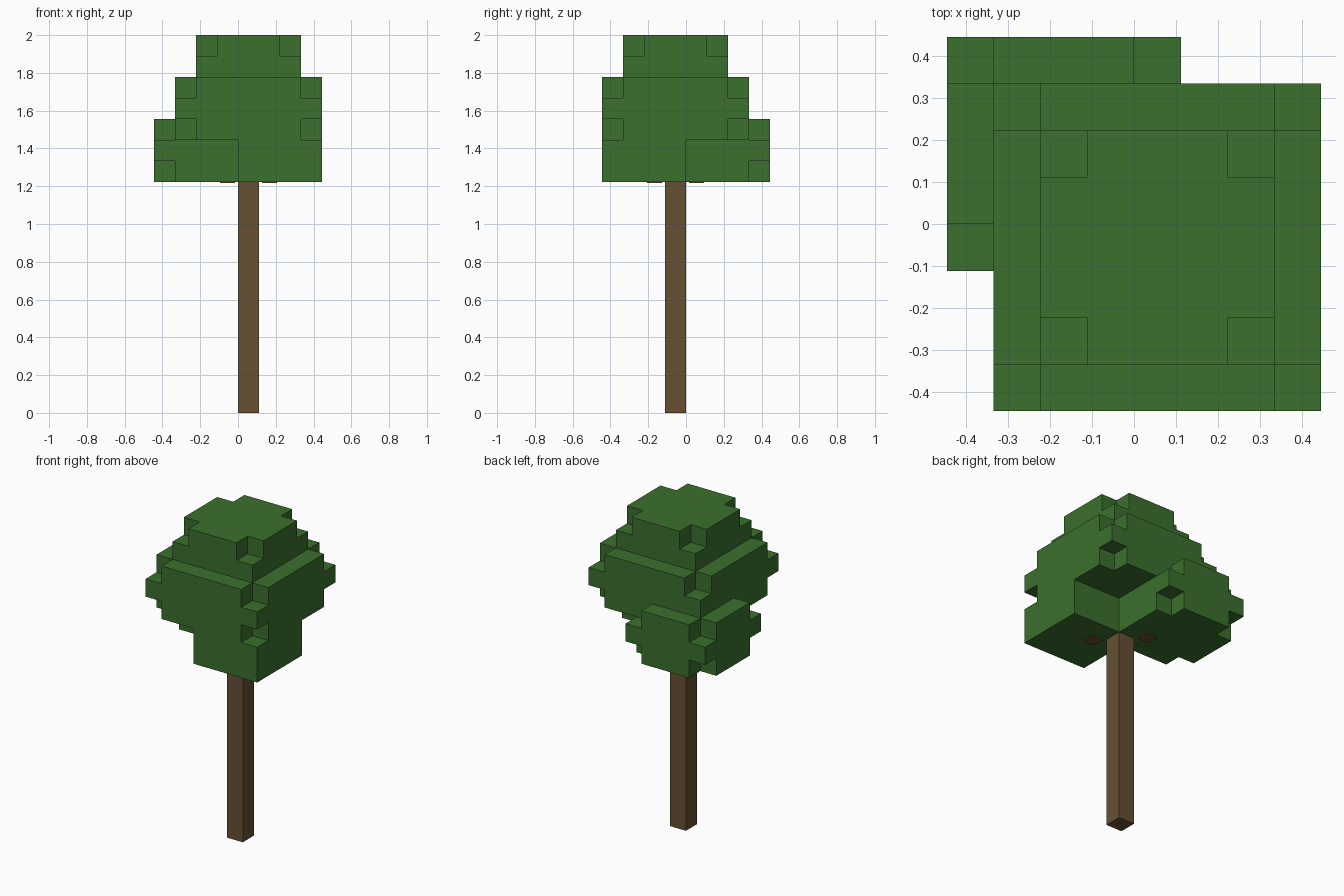
import bpy
import bmesh
from mathutils import Vector

U = 2 / 18  # edge of one block

if "Cube" in bpy.data.objects:
    bpy.data.objects.remove(bpy.data.objects["Cube"], do_unlink=True)


def material(name, srgb):
    color = [((c + 0.055) / 1.055) ** 2.4 for c in srgb] + [1]
    mat = bpy.data.materials.new(name)
    mat.use_nodes = True
    mat.diffuse_color = color
    mat.node_tree.nodes["Principled BSDF"].inputs["Base Color"].default_value = color
    return mat


def add_object(name, bm, mat):
    mesh = bpy.data.meshes.new(name)
    bm.to_mesh(mesh)
    bm.free()
    mesh.materials.append(mat)
    obj = bpy.data.objects.new(name, mesh)
    bpy.context.collection.objects.link(obj)
    return obj


def box(name, low, high, mat):
    """Box between two corners given in blocks."""
    low, high = Vector(low), Vector(high)
    bm = bmesh.new()
    bmesh.ops.create_cube(bm, size=1)
    for v in bm.verts:
        v.co = Vector([(a + b) / 2 + c * (b - a) for a, b, c in zip(low, high, v.co)]) * U
    return add_object(name, bm, mat)


def layer(x, y, z, size, corners):
    """Square layer of blocks, with or without its four corners."""
    ends = (0, size - 1)
    return {(x + i, y + j, z) for i in range(size) for j in range(size)
            if corners or not (i in ends and j in ends)}


def block_skin(name, blocks, mat):
    """Outer surface of a set of blocks, with flat regions merged."""
    bm = bmesh.new()
    for block in blocks:
        for axis in range(3):
            for side in (0, 1):
                near = list(block)
                near[axis] += 2 * side - 1
                if tuple(near) in blocks:
                    continue
                corner = Vector(block)
                corner[axis] += side
                a, b = Vector((0, 0, 0)), Vector((0, 0, 0))
                a[(axis + 1) % 3] = b[(axis + 2) % 3] = 1
                loop = [corner, corner + a, corner + a + b, corner + b]
                if not side:
                    loop.reverse()
                bm.faces.new([bm.verts.new(p * U) for p in loop])
    bmesh.ops.remove_doubles(bm, verts=bm.verts, dist=U / 100)
    bmesh.ops.dissolve_limit(bm, angle_limit=0.01, verts=bm.verts, edges=bm.edges)
    return add_object(name, bm, mat)


leaf = material("leaf green", (0.231, 0.439, 0.176))
bark = material("bark brown", (0.400, 0.314, 0.200))

# Crown: a wide ball with a narrower cap
leaves = set()
for z, corners in ((13, False), (14, True), (15, False)):
    leaves |= layer(-3, -4, z, 7, corners)
for z, corners in ((16, True), (17, False)):
    leaves |= layer(-2, -3, z, 5, corners)

# Low clump at the front
for z in (11, 12):
    leaves |= layer(0, -4, z, 4, True)

# Low clump at the back
for z, corners in ((11, False), (12, True), (13, False)):
    leaves |= layer(-4, -1, z, 5, corners)

block_skin("foliage", leaves, leaf)

# Trunk, and the branch ends showing under the foliage
box("trunk", (0, -1, 0), (1, 0, 11), bark)
for name, x, y in (("front_branch_end", 1.5, -1.5), ("back_branch_end", -0.5, 0.5)):
    box(name, (x - 0.35, y - 0.35, 10.96), (x + 0.35, y + 0.35, 11), bark)
